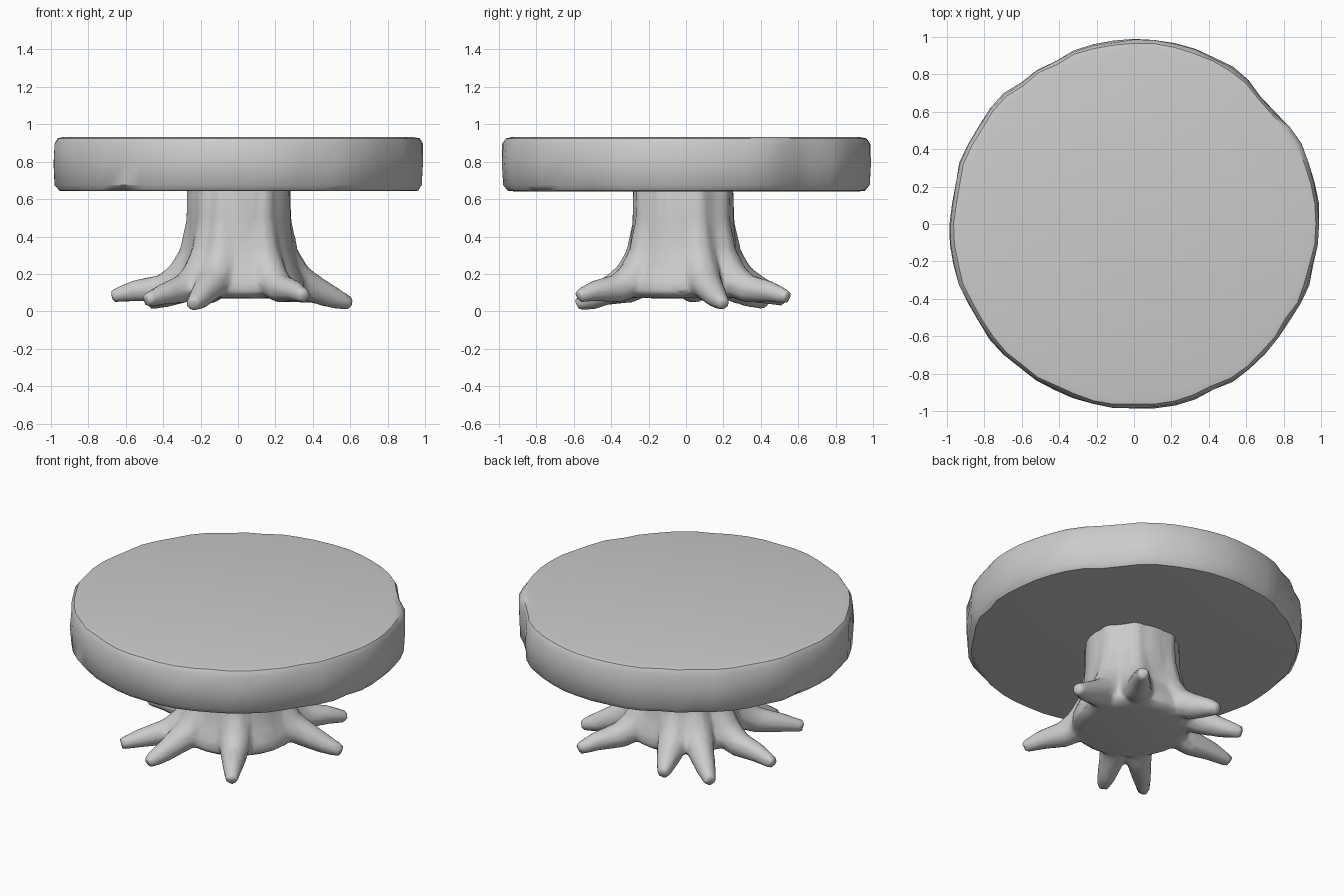
import bpy, bmesh, math, random
from mathutils import Vector

if "Cube" in bpy.data.objects:
    bpy.data.objects.remove(bpy.data.objects["Cube"])

random.seed(4)


def add_loft(bm, rings):
    """Skin a list of equal-length vertex rings and close both ends."""
    loops = [[bm.verts.new(p) for p in ring] for ring in rings]
    n = len(loops[0])
    for a, b in zip(loops, loops[1:]):
        for i in range(n):
            j = (i + 1) % n
            bm.faces.new((a[i], a[j], b[j], b[i]))
    bm.faces.new(loops[0][::-1])
    bm.faces.new(loops[-1])


def finish(bm, name):
    bmesh.ops.recalc_face_normals(bm, faces=bm.faces)
    mesh = bpy.data.meshes.new(name)
    bm.to_mesh(mesh)
    bm.free()
    obj = bpy.data.objects.new(name, mesh)
    bpy.context.collection.objects.link(obj)
    for p in mesh.polygons:
        p.use_smooth = True
    return obj


# Tabletop: log slice with a rough rim and softly rounded edges
N = 56
dents = {37: 0.02, 45: 0.02, 117: 0.02, 127: 0.025, 170: 0.01, 325: 0.012}
rim = []
for i in range(N):
    deg = 360 * i / N
    r = 0.997 - random.uniform(0, 0.012)
    for d, depth in dents.items():
        r -= depth * math.exp(-((deg - d) / 5) ** 2)
    rim.append(r)
rings = []
for inset, z in [(0.06, 0.642), (0.03, 0.645), (0.006, 0.675), (0.0, 0.79),
                 (0.004, 0.895), (0.022, 0.925), (0.06, 0.932)]:
    ring = []
    for i in range(N):
        a = 2 * math.pi * i / N
        r = rim[i] - inset - random.uniform(0, 0.008)
        ring.append((r * math.cos(a), r * math.sin(a), z))
    rings.append(ring)
bm = bmesh.new()
add_loft(bm, rings)
top = finish(bm, "tabletop")
bpy.context.view_layer.objects.active = top
top.select_set(True)
bpy.ops.object.shade_smooth_by_angle(angle=math.radians(40))

# Trunk: flared column
bm = bmesh.new()
profile = [(0.30, 0.07), (0.35, 0.10), (0.345, 0.16), (0.31, 0.24),
           (0.285, 0.34), (0.272, 0.48), (0.268, 0.68)]
add_loft(bm, [[(0.01 + r * math.cos(t), -0.015 + r * math.sin(t), z)
               for t in [2 * math.pi * k / 24 for k in range(24)]]
              for r, z in profile])


# Roots: tapered tubes running down the trunk and out to each tip
def add_root(bm, x, y, z):
    a = math.atan2(y, x)
    out = Vector((math.cos(a), math.sin(a), 0))
    side = Vector((-out.y, out.x, 0))
    reach = math.hypot(x, y)
    path = [(0.21, 0.68, 0.075), (0.21, 0.48, 0.08), (0.235, 0.30, 0.095),
            (0.31, 0.17, 0.10), (0.42, 0.12, 0.078),
            (reach * 0.5 + 0.23, z + 0.03, 0.058), (reach + 0.015, z, 0.036)]
    rings = []
    for i, (d, h, w) in enumerate(path):
        p0, p1 = path[max(i - 1, 0)], path[min(i + 1, len(path) - 1)]
        along = (out * (p1[0] - p0[0]) + Vector((0, 0, p1[1] - p0[1]))).normalized()
        up = side.cross(along)
        c = out * d + Vector((0.01, -0.015, h))
        rings.append([c + side * w * math.cos(t) + up * w * math.sin(t)
                      for t in [2 * math.pi * k / 10 for k in range(10)]])
    add_loft(bm, rings)


for tip in [(-0.67, 0.08, 0.08), (-0.49, -0.47, 0.06), (-0.25, -0.55, 0.035),
            (0.34, -0.55, 0.08), (0.58, 0.21, 0.04), (0.37, 0.55, 0.075),
            (-0.21, 0.53, 0.06), (-0.47, 0.43, 0.045)]:
    add_root(bm, *tip)
trunk = finish(bm, "trunk_with_roots")

# Fuse trunk and roots into one organic surface
fuse = trunk.modifiers.new("fuse", 'REMESH')
fuse.mode = 'VOXEL'
fuse.voxel_size = 0.016
fuse.use_smooth_shade = True
soft = trunk.modifiers.new("soften", 'SMOOTH')
soft.iterations = 5
thin = trunk.modifiers.new("simplify", 'DECIMATE')
thin.ratio = 0.15
